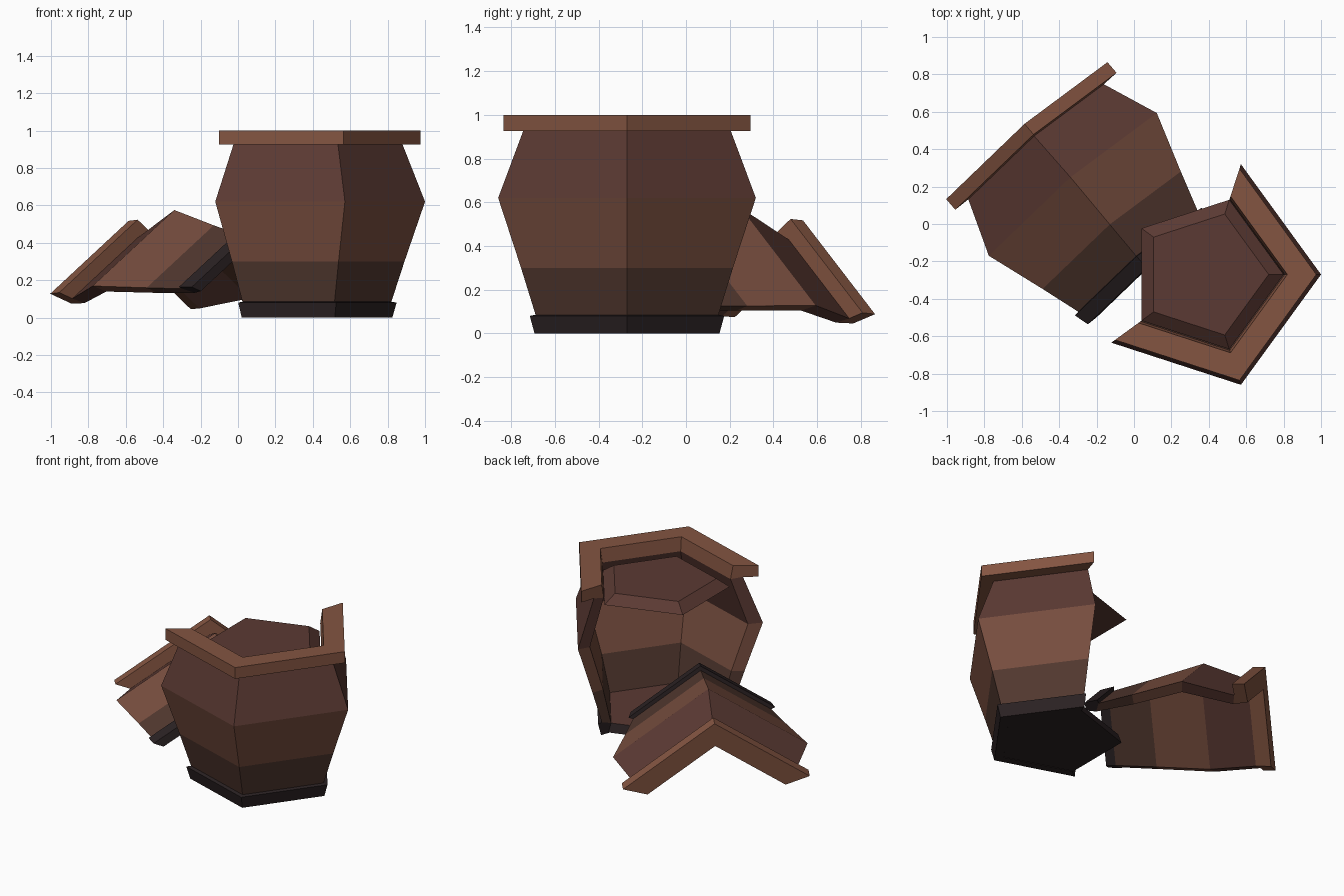
import bpy, bmesh, math
from mathutils import Vector, Matrix

if "Cube" in bpy.data.objects:
    bpy.data.objects.remove(bpy.data.objects["Cube"])


def material(name, rgb):
    m = bpy.data.materials.new(name)
    m.diffuse_color = (*rgb, 1)
    m.use_nodes = True
    m.node_tree.nodes["Principled BSDF"].inputs["Base Color"].default_value = m.diffuse_color
    return m


MATS = [
    material("foot_black", (0.024, 0.016, 0.017)),
    material("lower_dark_brown", (0.085, 0.040, 0.029)),
    material("middle_brown", (0.190, 0.077, 0.050)),
    material("upper_red_brown", (0.105, 0.042, 0.033)),
    material("rim_light_brown", (0.230, 0.090, 0.053)),
]

# Closed wall cross-section: radius, height, colour of the strip to the next point
PROFILE = [
    (0.38, 0.00, 0), (0.445, 0.00, 0), (0.468, 0.08, 0), (0.44, 0.085, 1),
    (0.51, 0.30, 2), (0.62, 0.62, 3), (0.50, 0.925, 4), (0.595, 0.925, 4),
    (0.595, 1.00, 4), (0.44, 1.00, 4), (0.425, 0.91, 3), (0.53, 0.61, 2),
    (0.43, 0.30, 1), (0.37, 0.06, 0),
]


def ring_point(r, z, corner):
    a = math.radians(72 * corner)
    return Vector((r * math.cos(a), r * math.sin(a), z))


def finish(name, bm, matrix):
    bmesh.ops.recalc_face_normals(bm, faces=bm.faces)
    me = bpy.data.meshes.new(name)
    bm.to_mesh(me)
    bm.free()
    for m in MATS:
        me.materials.append(m)
    ob = bpy.data.objects.new(name, me)
    ob.matrix_world = matrix
    bpy.context.collection.objects.link(ob)
    return ob


def shell(name, corners, matrix):
    """Thick wall swept over part of a pentagon, broken ends closed."""
    bm = bmesh.new()
    rings = [[bm.verts.new(ring_point(r, z, c)) for r, z, _ in PROFILE] for c in corners]
    n = len(PROFILE)
    for a, b in zip(rings, rings[1:]):
        for i in range(n):
            j = (i + 1) % n
            f = bm.faces.new((a[i], a[j], b[j], b[i]))
            f.material_index = PROFILE[i][2]
    # broken ends, split into bands by pairing outer and inner points
    for ring in (rings[0], rings[-1]):
        for ids, m in (((0, 1, 2, 3, 13), 0), ((3, 4, 12, 13), 1), ((4, 5, 11, 12), 2),
                       ((5, 6, 10, 11), 3), ((6, 7, 8, 9, 10), 4)):
            f = bm.faces.new([ring[i] for i in ids])
            f.material_index = m
    return finish(name, bm, matrix)


def plate(name, r0, z0, r1, z1, side, top, bottom, matrix):
    """Five-sided plate with sloped sides."""
    bm = bmesh.new()
    lo = [bm.verts.new(ring_point(r0, z0, c)) for c in range(5)]
    hi = [bm.verts.new(ring_point(r1, z1, c)) for c in range(5)]
    bm.faces.new(lo).material_index = bottom
    bm.faces.new(hi).material_index = top
    for i in range(5):
        j = (i + 1) % 5
        bm.faces.new((lo[i], lo[j], hi[j], hi[i])).material_index = side
    return finish(name, bm, matrix)


# Standing part of the broken pot: three walls, floor and soil
stand = Matrix.Translation((0.38, -0.27, 0))
shell("standing_pot_wall", [-2, -1, 0, 1], stand)
plate("pot_floor", 0.39, 0.003, 0.37, 0.06, 0, 3, 0, stand)
plate("soil", 0.42, 0.86, 0.34, 0.915, 3, 3, 3, stand)

# Fallen shard: the two missing walls lying ridge up
axis = Vector((-0.647, 0.757, -0.087)).normalized()
lat = Vector((0.763, 0.646, -0.035))
lat = (lat - axis * lat.dot(axis)).normalized()
up = lat.cross(axis)
ridge = Vector((-0.34, 0.25, 0.575))
origin = ridge - 0.62 * axis - 0.62 * up
basis = Matrix((up, lat, axis)).transposed().to_4x4()
lying = Matrix.Translation(origin) @ basis
shell("fallen_shard", [-1, 0, 1], lying)
